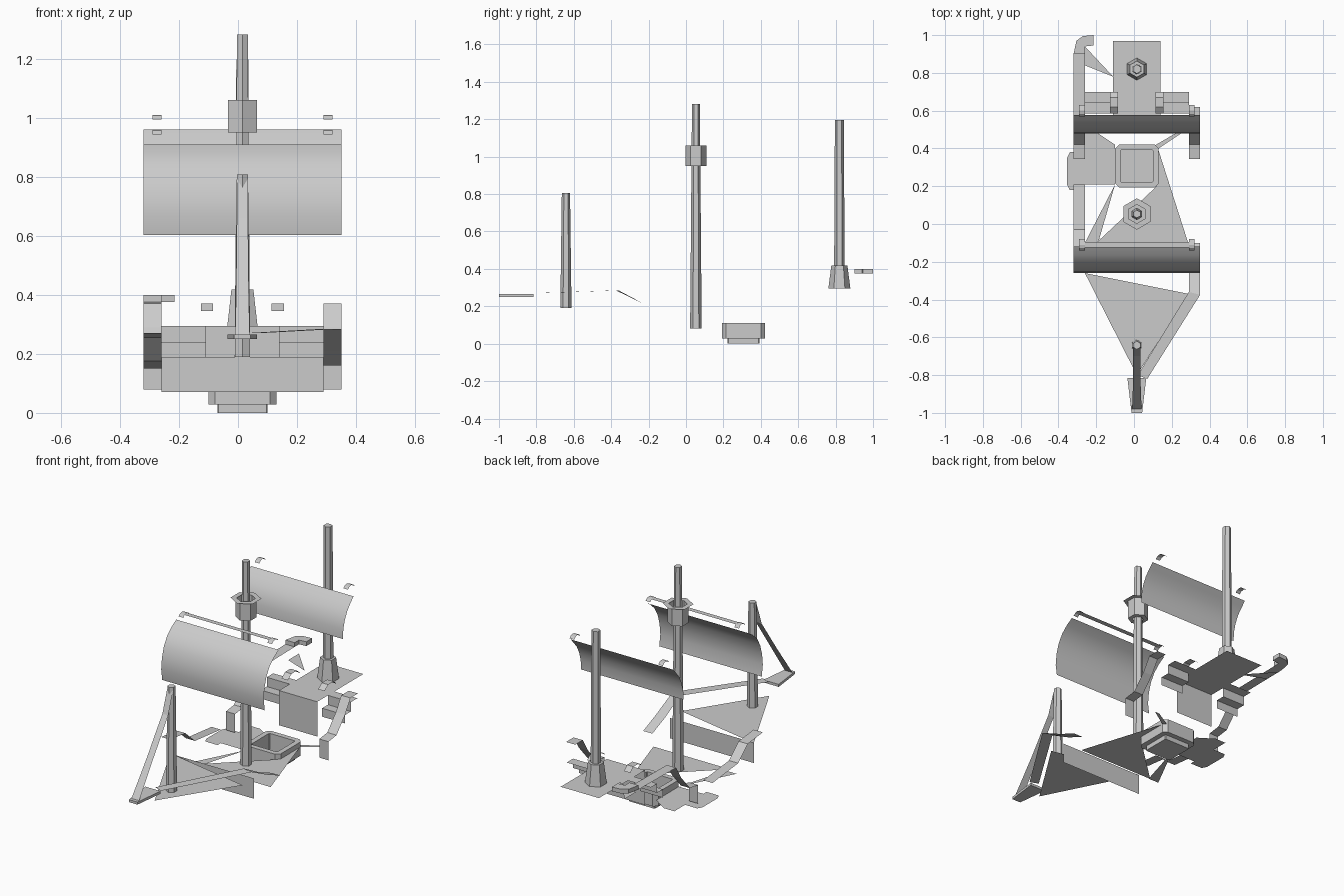
import bpy, math

CX = 0.015  # centre line of the boat


def mesh(name, verts, faces, smooth=False):
    me = bpy.data.meshes.new(name)
    me.from_pydata(verts, [], faces)
    ob = bpy.data.objects.new(name, me)
    bpy.context.collection.objects.link(ob)
    if smooth:
        me.polygons.foreach_set("use_smooth", [True] * len(me.polygons))
    return ob


def plate(name, pts):
    return mesh(name, pts, [tuple(range(len(pts)))])


def strip(name, profile, x0, x1, smooth=False):
    """Sheet with a (y, z) profile stretched between x0 and x1."""
    v = [(x, y, z) for y, z in profile for x in (x0, x1)]
    f = [(2 * i, 2 * i + 1, 2 * i + 3, 2 * i + 2) for i in range(len(profile) - 1)]
    return mesh(name, v, f, smooth)


def ribbon(name, pairs):
    """Sheet through pairs of left/right points."""
    v = [p for pair in pairs for p in pair]
    f = [(2 * i, 2 * i + 1, 2 * i + 3, 2 * i + 2) for i in range(len(pairs) - 1)]
    return mesh(name, v, f)


def lathe(name, y, rings, caps=True, n=6):
    """Six-sided turned part from (radius, z) rings, corners facing y."""
    v, f = [], []
    for r, z in rings:
        for k in range(n):
            a = math.pi / 2 + 2 * math.pi * k / n
            v.append((CX + r * math.cos(a), y + r * math.sin(a), z))
    for i in range(len(rings) - 1):
        for k in range(n):
            j = (k + 1) % n
            f.append((i * n + k, i * n + j, i * n + n + j, i * n + n + k))
    if caps:
        f.append(tuple(range(n))[::-1])
        f.append(tuple(range(len(v) - n, len(v))))
    return mesh(name, v, f)


def prism(name, outline, z0, z1):
    n = len(outline)
    v = [(x, y, z) for z in (z0, z1) for x, y in outline]
    f = [(k, (k + 1) % n, n + (k + 1) % n, n + k) for k in range(n)]
    return mesh(name, v, f + [tuple(range(n))[::-1], tuple(range(n, 2 * n))])


# Masts, lookout basket and aft mast foot
lathe("fore_mast", -0.642, [(0.030, 0.19), (0.022, 0.807)])
lathe("main_mast", 0.053, [(0.031, 0.08), (0.021, 1.282)])
lathe("aft_mast", 0.82, [(0.028, 0.40), (0.024, 1.197)])
lathe("aft_mast_foot", 0.82, [(0.059, 0.295), (0.043, 0.418)])
lathe("lookout_basket", 0.053, [(0.03, 0.95), (0.057, 0.95), (0.057, 1.06)], False)
lathe("lookout_rim", 0.053, [(0.05, 1.06), (0.083, 1.06)], False)

# Sails
strip("front_sail", [(-0.12, 0.91), (-0.165, 0.882), (-0.205, 0.845), (-0.235, 0.795),
                     (-0.253, 0.735), (-0.26, 0.67), (-0.25, 0.603)], -0.32, 0.35, True)
strip("back_sail", [(0.578, 0.96), (0.55, 0.93), (0.52, 0.895), (0.497, 0.85),
                    (0.483, 0.80), (0.48, 0.745)], -0.32, 0.35, True)

# Yard strip and curved clips above both sails
strip("front_yard", [(-0.095, 0.955), (-0.125, 0.955)], -0.27, 0.30)
for tag, y, z in (("front", -0.11, 0.95), ("back", 0.60, 1.0)):
    for side in (-1, 1):
        xc = CX + side * 0.29
        strip(tag + "_yard_clip", [(y - 0.03, z - 0.006), (y - 0.018, z + 0.006), (y, z + 0.01),
              (y + 0.018, z + 0.006), (y + 0.03, z - 0.006)], xc - 0.015, xc + 0.015)

# Bow stay and bowsprit
ribbon("bow_stay", [((CX - w, y, z), (CX + w, y, z)) for y, z, w in
       ((-0.655, 0.79, 0.019), (-0.70, 0.66, 0.019), (-0.77, 0.56, 0.02),
        (-0.84, 0.46, 0.02), (-0.98, 0.265, 0.025))])
prism("bowsprit", [(CX - 0.05, -0.815), (CX - 0.028, -1.0), (CX + 0.028, -1.0),
                   (CX + 0.05, -0.815)], 0.25, 0.265)

# Decks and bulkheads
plate("fore_deck", [(-0.26, -0.26, 0.19), (CX, -0.80, 0.19), (0.29, -0.37, 0.19)])
strip("fore_bulkhead", [(-0.265, 0.07), (-0.265, 0.19)], -0.26, 0.29)
plate("main_deck", [(-0.21, -0.11, 0.08), (0.29, -0.11, 0.08), (0.13, 0.39, 0.08), (0.12, 0.20, 0.08)])
plate("port_deck", [(-0.26, -0.10, 0.07), (-0.10, 0.21, 0.07), (-0.10, 0.42, 0.07),
                    (-0.19, 0.48, 0.07), (-0.26, 0.48, 0.07), (-0.26, 0.21, 0.07)][1:])
plate("port_deck_shard", [(-0.26, -0.10, 0.07), (-0.19, -0.10, 0.07), (-0.10, 0.21, 0.07)])
plate("port_ledge", [(-0.26, 0.18, 0.07), (-0.26, 0.38, 0.07), (-0.34, 0.38, 0.07),
                     (-0.355, 0.35, 0.07), (-0.355, 0.21, 0.07), (-0.34, 0.18, 0.07)])
plate("deck_splinter", [(0.10, 0.41, 0.08), (0.22, 0.48, 0.08), (0.25, 0.48, 0.08), (0.13, 0.40, 0.08)])
strip("aft_deck", [(0.54, 0.09), (0.54, 0.295), (0.97, 0.295)], -0.11, 0.14)
plate("aft_deck_shard", [(-0.26, 0.84, 0.32), (-0.11, 0.78, 0.32), (-0.26, 0.94, 0.32)])

# Steps and their handrails on both sides of the aft deck
for side in (-1, 1):
    a, b = sorted((CX + side * 0.125, CX + side * 0.275))
    strip("aft_steps", [(0.70, 0.295), (0.64, 0.295), (0.64, 0.24), (0.585, 0.24), (0.585, 0.19)], a, b)
    xc = CX + side * 0.12
    strip("step_handrail", [(0.70, 0.345), (0.67, 0.37), (0.62, 0.37), (0.585, 0.345)],
          xc - 0.021, xc + 0.021)

# Side rails: port and starboard pieces
strip("port_fore_rail", [(-0.26, 0.27), (-0.12, 0.255), (-0.03, 0.175), (0.21, 0.15)], -0.32, -0.26)
aft = [(0.345, 0.08), (0.345, 0.19), (0.42, 0.20), (0.50, 0.29), (0.55, 0.37)]
strip("port_aft_rail", aft + [(0.90, 0.375)], -0.32, -0.26)
strip("starboard_aft_rail", aft + [(0.62, 0.37)], 0.29, 0.35)
prism("port_rail_end", [(-0.32, 0.90), (-0.26, 0.90), (-0.26, 0.94), (-0.215, 0.945),
                        (-0.215, 1.0), (-0.27, 0.995), (-0.305, 0.97)], 0.375, 0.40)
ribbon("starboard_bow_rail", [((0.29, -0.10, 0.16), (0.35, -0.10, 0.16)),
                              ((0.29, -0.22, 0.21), (0.35, -0.22, 0.21)),
                              ((0.29, -0.36, 0.285), (0.35, -0.375, 0.285)),
                              ((0.02, -0.80, 0.27), (0.07, -0.82, 0.27))])

# Cargo hatch: chamfered frame, sunken well
def rounded(h, c):
    y = 0.307
    return [(CX - h + c, y - h), (CX + h - c, y - h), (CX + h, y - h + c), (CX + h, y + h - c),
            (CX + h - c, y + h), (CX - h + c, y + h), (CX - h, y + h - c), (CX - h, y - h + c)]

rings = [(0.085, 0.004, 0.0), (0.085, 0.004, 0.028), (0.115, 0.022, 0.028),
         (0.115, 0.022, 0.11), (0.085, 0.004, 0.11), (0.085, 0.004, 0.028)]
verts = [(x, y, z) for h, c, z in rings for x, y in rounded(h, c)]
faces = [(i * 8 + k, i * 8 + (k + 1) % 8, i * 8 + 8 + (k + 1) % 8, i * 8 + 8 + k)
         for i in range(len(rings) - 1) for k in range(8)]
mesh("hatch_frame", verts, faces + [tuple(range(8))[::-1]])
